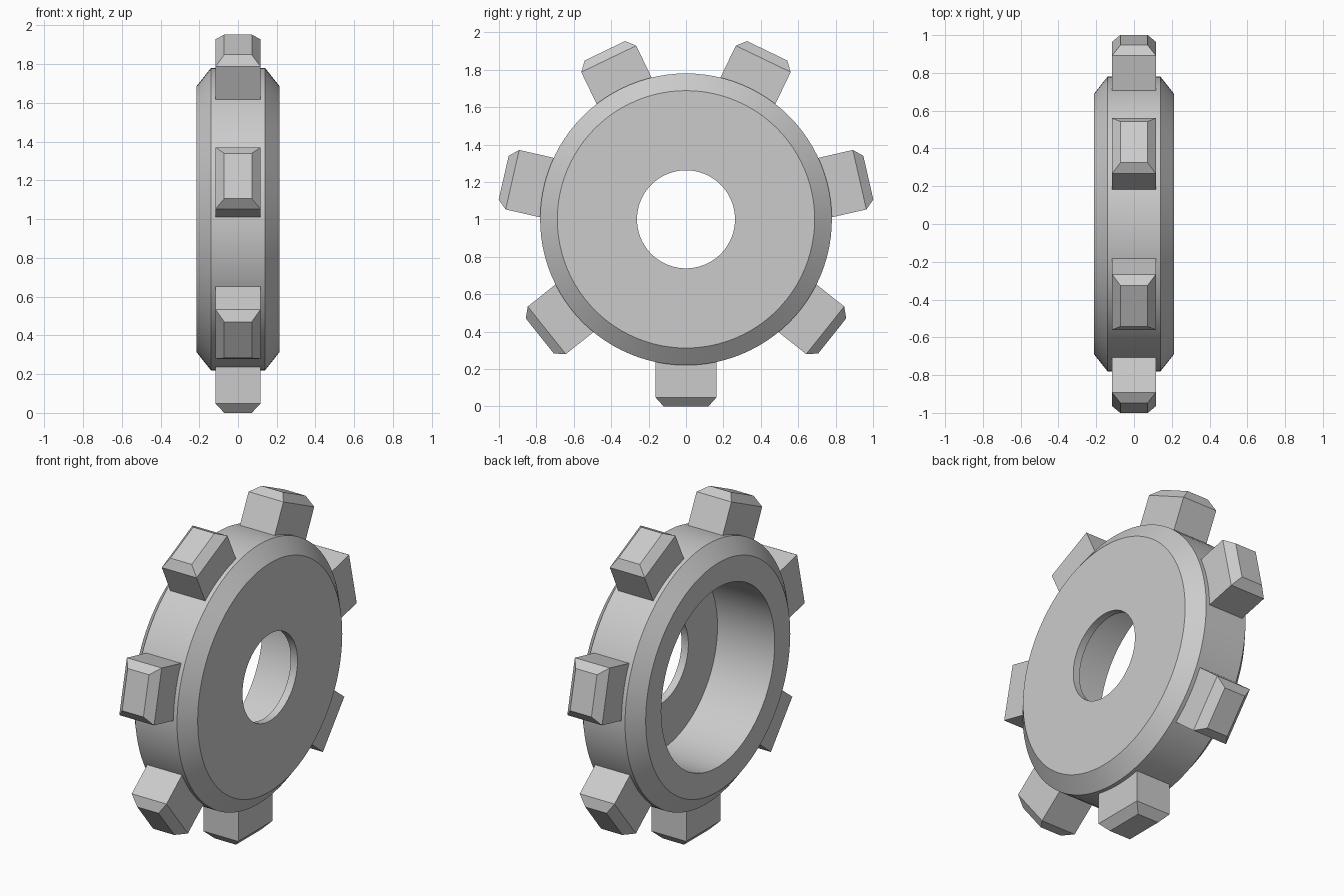
import bpy, bmesh, math
from mathutils import Matrix, Vector

if "Cube" in bpy.data.objects:
    bpy.data.objects.remove(bpy.data.objects["Cube"], do_unlink=True)

CENTRE = Vector((0, 0, 1))
TEETH = 7

# Single grey material
grey = bpy.data.materials.new("plain grey")
grey.use_nodes = True
colour = (0.6, 0.6, 0.6, 1)
grey.diffuse_color = colour
grey.node_tree.nodes["Principled BSDF"].inputs["Base Color"].default_value = colour


def add_object(name, bm, smooth=False):
    bmesh.ops.recalc_face_normals(bm, faces=bm.faces[:])
    mesh = bpy.data.meshes.new(name)
    bm.to_mesh(mesh)
    bm.free()
    mesh.materials.append(grey)
    if smooth:
        mesh.shade_smooth()
        mesh.set_sharp_from_angle(angle=math.radians(30))
    obj = bpy.data.objects.new(name, mesh)
    obj.location = CENTRE
    bpy.context.collection.objects.link(obj)
    return obj


def lathe(name, profile, steps):
    """Turn a closed (x, radius) profile around the x axis."""
    bm = bmesh.new()
    verts = [bm.verts.new((x, 0, r)) for x, r in profile]
    edges = [bm.edges.new((v, verts[i - 1])) for i, v in enumerate(verts)]
    bmesh.ops.spin(bm, geom=verts + edges, cent=(0, 0, 0), axis=(1, 0, 0),
                   angle=math.tau, steps=steps)
    bmesh.ops.remove_doubles(bm, verts=bm.verts[:], dist=0.0005)
    return add_object(name, bm, smooth=True)


# Wheel rim: chamfered drum, small bore on +x, deep recess open on -x
lathe("wheel_body", [
    (0.213, 0.262), (0.213, 0.688), (0.14, 0.78), (-0.14, 0.78),
    (-0.213, 0.688), (-0.213, 0.54), (0.168, 0.54), (0.168, 0.262),
], 96)


def tooth(name, angle):
    """Block pointing down with a bevelled tip, turned around the hub."""
    bm = bmesh.new()
    rings = []
    for z, hx, hy in ((-0.7, 0.116, 0.163), (-0.952, 0.116, 0.163), (-1, 0.071, 0.12)):
        rings.append([bm.verts.new((sx * hx, sy * hy, z))
                      for sx, sy in ((-1, -1), (1, -1), (1, 1), (-1, 1))])
    for low, high in zip(rings, rings[1:]):
        for i in range(4):
            bm.faces.new((low[i - 1], low[i], high[i], high[i - 1]))
    bm.faces.new(rings[0])
    bm.faces.new(rings[-1])
    bm.transform(Matrix.Rotation(angle, 4, 'X'))
    return add_object(name, bm)


# Evenly spaced teeth around the rim
for k in range(TEETH):
    tooth(f"tooth_{k + 1}", k * math.tau / TEETH)
